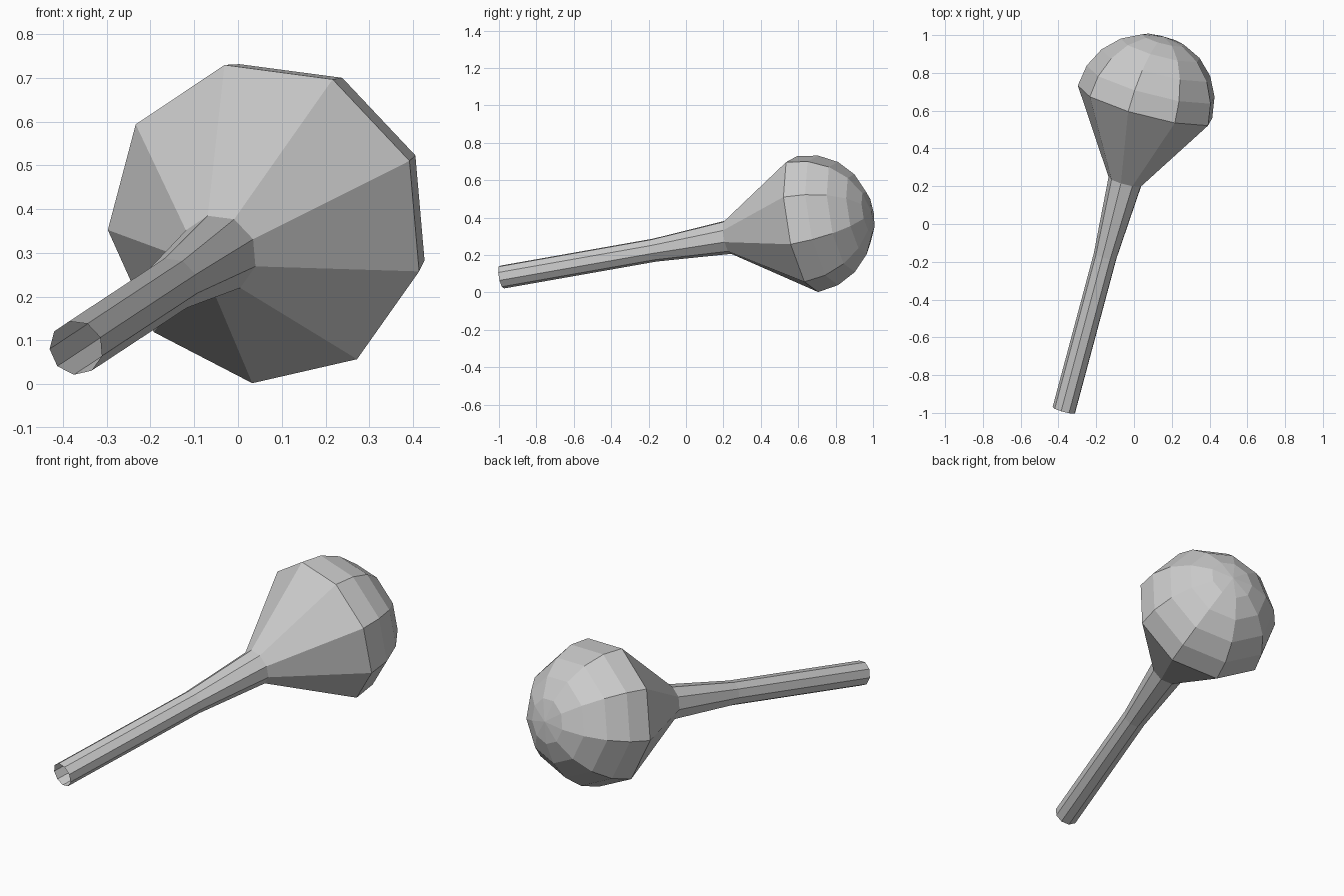
import bpy
import bmesh
import math
from mathutils import Vector, Matrix

SIDES = 9
SHAFT_RADIUS = 0.063
NECK_RADIUS = 0.092
HEAD_RADIUS = 0.375
BEND, NECK, RIM = 0.855, 1.27, 1.70   # distances along the axis
DOME_STEPS = 5

old = bpy.data.objects.get("Cube")
if old:
    bpy.data.objects.remove(old, do_unlink=True)

# Single material
grey = bpy.data.materials.new("plain grey")
grey.use_nodes = True
COLOUR = (0.6, 0.6, 0.6, 1.0)
grey.diffuse_color = COLOUR
grey.node_tree.nodes["Principled BSDF"].inputs["Base Color"].default_value = COLOUR

# Tilted frame: local z runs from the open grip end to the dome
start = Vector((-0.37, -0.985, 0.083))
axis = Vector((0.255, 0.952, 0.168)).normalized()
down = Vector((-0.033, 0.066, -0.369))
down = (down - axis * down.dot(axis)).normalized()
side = axis.cross(down)
frame = Matrix.Translation(start) @ Matrix((down, side, axis)).transposed().to_4x4()


def lathe(name, profile):
    """Turn (radius, distance) points about the axis; radius 0 makes a pole."""
    bm = bmesh.new()
    rings = []
    for radius, dist in profile:
        count = SIDES if radius > 0 else 1
        rings.append([
            bm.verts.new(frame @ Vector((radius * math.cos(math.tau * i / SIDES),
                                         radius * math.sin(math.tau * i / SIDES),
                                         dist)))
            for i in range(count)])
    for low, high in zip(rings, rings[1:]):
        for i in range(SIDES):
            j = (i + 1) % SIDES
            if len(high) == 1:
                bm.faces.new((low[i], low[j], high[0]))
            else:
                bm.faces.new((low[i], low[j], high[j], high[i]))
    mesh = bpy.data.meshes.new(name)
    bm.to_mesh(mesh)
    bm.free()
    mesh.materials.append(grey)
    obj = bpy.data.objects.new(name, mesh)
    bpy.context.collection.objects.link(obj)
    return obj


# Hollow handle, open at the grip end
lathe("handle", [(SHAFT_RADIUS, 0), (SHAFT_RADIUS, BEND), (NECK_RADIUS, NECK)])

# Cone flaring from the neck to the rim
lathe("flared_neck", [(NECK_RADIUS, NECK), (HEAD_RADIUS, RIM)])

# Half-sphere head
dome = []
for step in range(DOME_STEPS):
    angle = math.pi / 2 * step / DOME_STEPS
    dome.append((HEAD_RADIUS * math.cos(angle), RIM + HEAD_RADIUS * math.sin(angle)))
dome.append((0, RIM + HEAD_RADIUS))
lathe("domed_head", dome)
